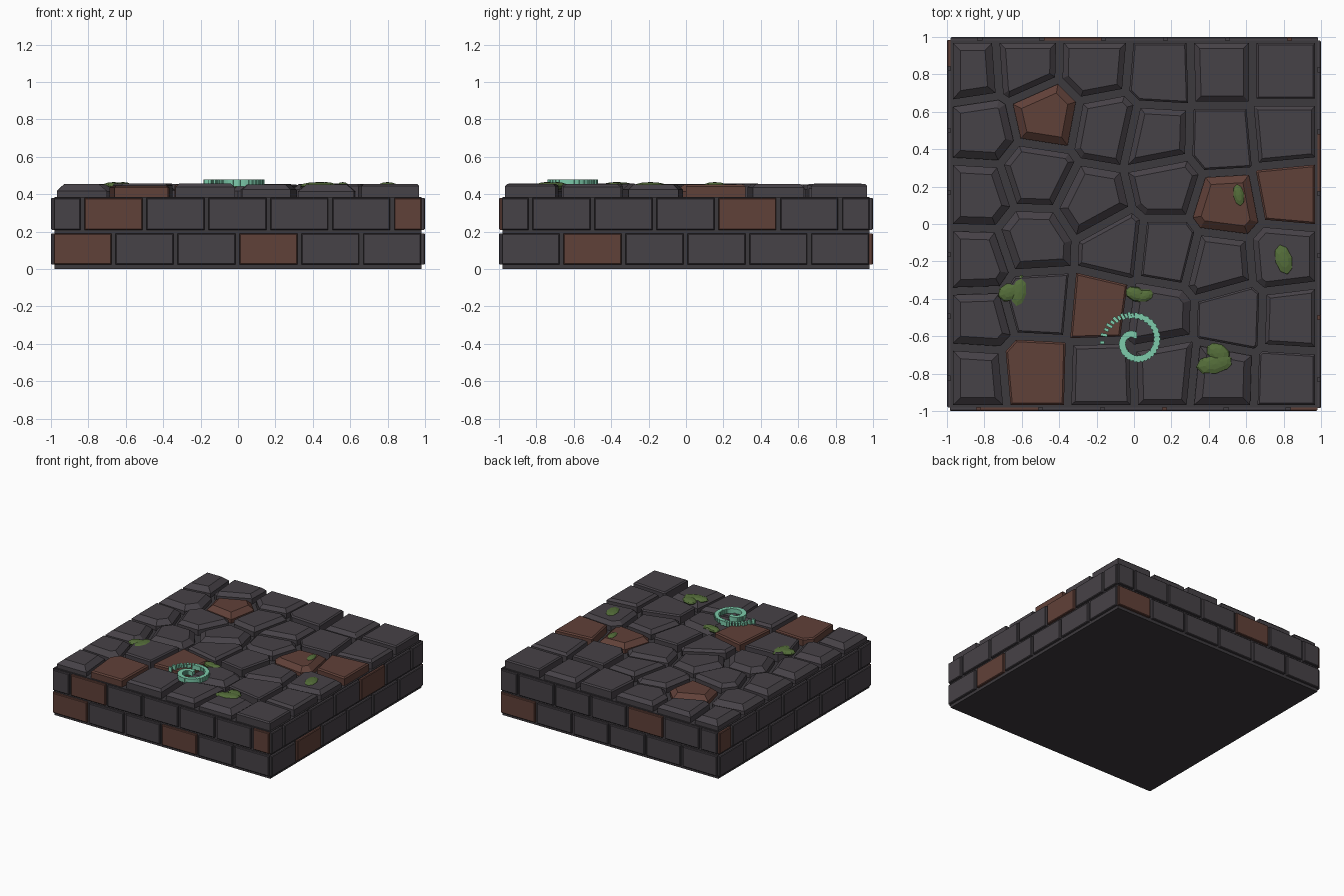
import bpy, bmesh, math, random
from mathutils import Vector, Matrix

if "Cube" in bpy.data.objects:
    bpy.data.objects.remove(bpy.data.objects["Cube"])

random.seed(4)

def material(name, rgb):
    m = bpy.data.materials.new(name)
    m.diffuse_color = (*rgb, 1)
    m.use_nodes = True
    m.node_tree.nodes["Principled BSDF"].inputs["Base Color"].default_value = m.diffuse_color
    return m

STONE = material("dark stone", (0.062, 0.054, 0.063))
RED = material("rust red stone", (0.118, 0.052, 0.040))
MORTAR = material("mortar", (0.046, 0.041, 0.047))
MOSS = material("moss green", (0.090, 0.155, 0.042))
TEAL = material("glowing teal", (0.205, 0.600, 0.410))

def finish(name, bm, mat):
    bmesh.ops.recalc_face_normals(bm, faces=bm.faces)
    me = bpy.data.meshes.new(name)
    bm.to_mesh(me)
    bm.free()
    me.materials.append(mat)
    ob = bpy.data.objects.new(name, me)
    bpy.context.collection.objects.link(ob)
    return ob

def hull(name, points, mat):
    """Solid convex block around the points, with flat areas merged."""
    bm = bmesh.new()
    for p in points:
        bm.verts.new(p)
    bmesh.ops.convex_hull(bm, input=bm.verts)
    loose = [v for v in bm.verts if not v.link_faces]
    bmesh.ops.delete(bm, geom=loose, context='VERTS')
    bmesh.ops.dissolve_limit(bm, angle_limit=0.02, verts=bm.verts, edges=bm.edges)
    return finish(name, bm, mat)

def box_points(x0, x1, y0, y1, z0, z1):
    return [Vector((x, y, z)) for x in (x0, x1) for y in (y0, y1) for z in (z0, z1)]

# Mortar core
hull("mortar_core", box_points(-.98, .98, -.98, .98, 0, .385), MORTAR)

# Side bricks: two staggered courses on each of the four sides
PITCH, C = 0.331, 0.005
red_bricks = {  # side: red indices in the lower and the upper course
    "front": ({0, 3}, {1, 6}), "right": ({1}, {4}),
    "back": ({0}, {4}), "left": (set(), {0})}
for s, (side, reds) in enumerate(red_bricks.items()):
    turn = Matrix.Rotation(s * math.pi / 2, 4, 'Z')
    for course, (z0, z1) in enumerate(((.025, .19), (.21, .38))):
        for i in range(6 + course):
            a = -.985 + PITCH * (i - course / 2)
            b = min(a + PITCH - .022, .98)
            a = max(a, -.985)
            pts = box_points(a, b, -1 + C, -.96, z0, z1)
            pts += box_points(a + C, b - C, -1, -.97, z0 + C, z1 - C)
            hull(f"{side}_brick_{course}_{i}", [turn @ p for p in pts],
                 RED if i in reds[course] else STONE)

# Paving stones: cells around these centres, row by row from the back
rows = [
    [(-.87, .83), (-.59, .85), (-.21, .84), (.14, .81), (.47, .82), (.80, .82)],
    [(-.82, .50), (-.47, .58), (-.15, .52), (.12, .46), (.47, .45), (.80, .48)],
    [(-.84, .155), (-.52, .26), (-.22, .11), (.17, .20), (.49, .10), (.83, .165)],
    [(-.85, -.20), (-.53, -.09), (-.10, -.11), (.17, -.14), (.45, -.21), (.80, -.18)],
    [(-.84, -.51), (-.51, -.42), (-.18, -.45), (.11, -.49), (.53, -.50), (.84, -.51)],
    [(-.86, -.82), (-.53, -.79), (-.17, -.80), (.165, -.79), (.47, -.82), (.82, -.83)],
]
chamfers = "433131" "443312" "434341" "442133" "411412" "412341"
red_stones = {7, 16, 17, 26, 31}
seeds = [Vector(p) for row in rows for p in row]

def clip(poly, n, d):
    """Keep the part of the polygon where n.p <= d."""
    out = []
    for p, q in zip(poly, poly[1:] + poly[:1]):
        a, b = n.dot(p) - d, n.dot(q) - d
        if a <= 0:
            out.append(p)
        if a * b < 0:
            out.append(p.lerp(q, a / (a - b)))
    return out

def cell(i, gap, inset):
    """Cell of seed i, shrunk by a joint gap and an inset."""
    e = .968 - inset
    poly = [Vector(p) for p in ((-e, -e), (e, -e), (e, e), (-e, e))]
    for j, other in enumerate(seeds):
        if j != i:
            n = (other - seeds[i]).normalized()
            poly = clip(poly, n, n.dot((other + seeds[i]) / 2) - gap - inset)
    return poly

for i in range(len(seeds)):
    c = int(chamfers[i]) / 100
    top = .445 if i == 31 else .457 - random.random() * .006
    shoulder = top - (.01 if c < .015 else .9 * c)
    base, cap = cell(i, .02, 0), cell(i, .02, c)
    pts = [p.to_3d() + Vector((0, 0, z)) for p in base for z in (.37, shoulder)]
    pts += [p.to_3d() + Vector((0, 0, top)) for p in cap]
    hull(f"paving_stone_{i}", pts, RED if i in red_stones else STONE)

# Moss clumps: squashed low-poly blobs (x, y, radius x, radius y, turn)
moss = [(-.665, -.365, .065, .05, 20), (-.615, -.365, .05, .095, -10),
        (.01, -.375, .06, .04, -20), (.055, -.385, .055, .035, 15),
        (.80, -.19, .05, .09, 15), (.56, .155, .032, .065, 10),
        (.43, -.75, .10, .055, 10), (.45, -.69, .07, .05, -30),
        (.47, -.735, .06, .05, -20)]
for i, (x, y, rx, ry, deg) in enumerate(moss):
    bm = bmesh.new()
    bmesh.ops.create_uvsphere(bm, u_segments=8, v_segments=6, radius=1)
    bm.transform(Matrix.Translation((x, y, .445)) @ Matrix.Rotation(math.radians(deg), 4, 'Z')
                 @ Matrix.Diagonal((rx, ry, .02, 1)))
    finish(f"moss_{i}", bm, MOSS)

# Spiral rune: a chain of small ribs, radius given at every quarter turn
radii = [.180, .135, .113, .097, .072, .030]
bm = bmesh.new()
STEPS = 80
for k in range(STEPS):
    t = (k / (STEPS - 1)) ** .8 * 4.99
    q = int(t)
    r = radii[q] + (radii[q + 1] - radii[q]) * (t - q)
    ang = math.radians(183 - 90 * t)
    w = .036 if k % 2 else .026
    bmesh.ops.create_cube(bm, size=1, matrix=Matrix.Translation(
        (.01 + r * math.cos(ang), -.625 + r * math.sin(ang), .461))
        @ Matrix.Rotation(ang, 4, 'Z') @ Matrix.Diagonal((w, .016, .038, 1)))
finish("spiral_rune", bm, TEAL)
